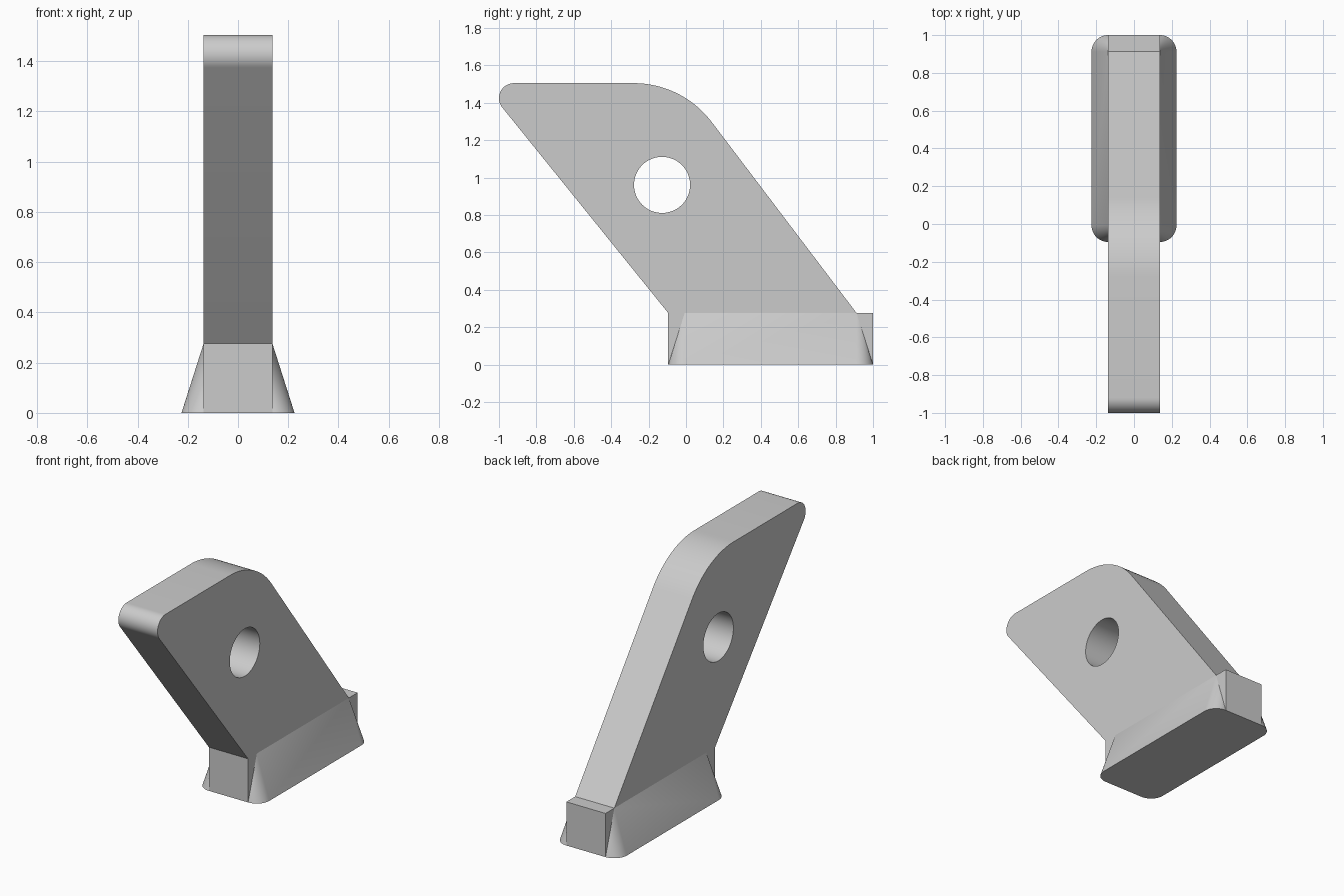
import bpy, bmesh, math

if "Cube" in bpy.data.objects:
    bpy.data.objects.remove(bpy.data.objects["Cube"])

W = 0.137            # half thickness of the plate
FLARE = 0.088        # how far the foot spreads beyond the plate
H = 0.276            # height of the foot
Y0, Y1 = -0.095, 1.0  # foot ends
A0, A1 = Y0 + FLARE, Y1 - FLARE  # flare apex positions
TOP = 1.505


def arc(cy, cz, r, a0, a1, n):
    """Points on an arc, angles in degrees."""
    return [(cy + r * math.cos(math.radians(a0 + (a1 - a0) * i / n)),
             cz + r * math.sin(math.radians(a0 + (a1 - a0) * i / n)))
            for i in range(n + 1)]


grey = bpy.data.materials.new("light grey")
grey.diffuse_color = (0.6, 0.6, 0.6, 1)
grey.use_nodes = True
grey.node_tree.nodes["Principled BSDF"].inputs["Base Color"].default_value = grey.diffuse_color

# Side outline (y, z): foot back, shoulder curve, rounded nose, foot front
upper = ([(A1, H)] + arc(-0.28, TOP - 0.523, 0.523, 37.3, 90, 24)
         + arc(-0.92, TOP - 0.08, 0.08, 90, 219, 16) + [(Y0, H)])
rim = [(Y1, 0), (Y1, H)] + upper + [(Y0, 0)]

bm = bmesh.new()
cache = {}


def v(x, y, z):
    key = (round(x, 5), round(y, 5), round(z, 5))
    if key not in cache:
        cache[key] = bm.verts.new(key)
    return cache[key]


def face(*pts):
    return bm.faces.new([v(*p) for p in pts])


# Narrow faces around the plate edge
for (ya, za), (yb, zb) in zip(rim, rim[1:]):
    face((-W, ya, za), (W, ya, za), (W, yb, zb), (-W, yb, zb))

# Broad sides, with the flared foot on each
footprint = []
for s in (1, -1):
    face(*[(s * W, y, z) for y, z in upper + [(Y0, 0), (A0, H)]])
    face(*[(s * W, y, z) for y, z in [(Y1, 0), (Y1, H), (A1, H)]])
    front = [(s * (W + a), y) for a, y in arc(0, A0, FLARE, -90, 0, 12)]
    back = [(s * (W + a), y) for a, y in arc(0, A1, FLARE, 0, 90, 12)]
    for pts, apex in ((front, A0), (back, A1)):
        for p, q in zip(pts, pts[1:]):
            face((*p, 0), (*q, 0), (s * W, apex, H))
    face((*front[-1], 0), (*back[0], 0), (s * W, A1, H), (s * W, A0, H))
    loop = front + back
    footprint += loop if s == 1 else loop[::-1]

# Underside
face(*[(x, y, 0) for x, y in footprint])
bmesh.ops.recalc_face_normals(bm, faces=bm.faces[:])
mesh = bpy.data.meshes.new("bracket")
bm.to_mesh(mesh)
bm.free()
mesh.materials.append(grey)
bracket = bpy.data.objects.new("bracket", mesh)
bpy.context.collection.objects.link(bracket)

# Round hole through the plate
bpy.ops.mesh.primitive_cylinder_add(vertices=64, radius=0.15, depth=1,
                                    location=(0, -0.128, 0.961),
                                    rotation=(0, math.pi / 2, 0))
cutter = bpy.context.object
cutter.name = "hole_cutter"
cutter.data.materials.append(grey)
cutter.hide_render = True
cut = bracket.modifiers.new("hole", 'BOOLEAN')
cut.operation = 'DIFFERENCE'
cut.solver = 'EXACT'
cut.object = cutter
bpy.ops.object.select_all(action='DESELECT')
bracket.select_set(True)
bpy.context.view_layer.objects.active = bracket
bpy.ops.object.modifier_apply(modifier="hole")
bpy.data.objects.remove(cutter)
bpy.ops.object.shade_smooth_by_angle(angle=math.radians(15))
